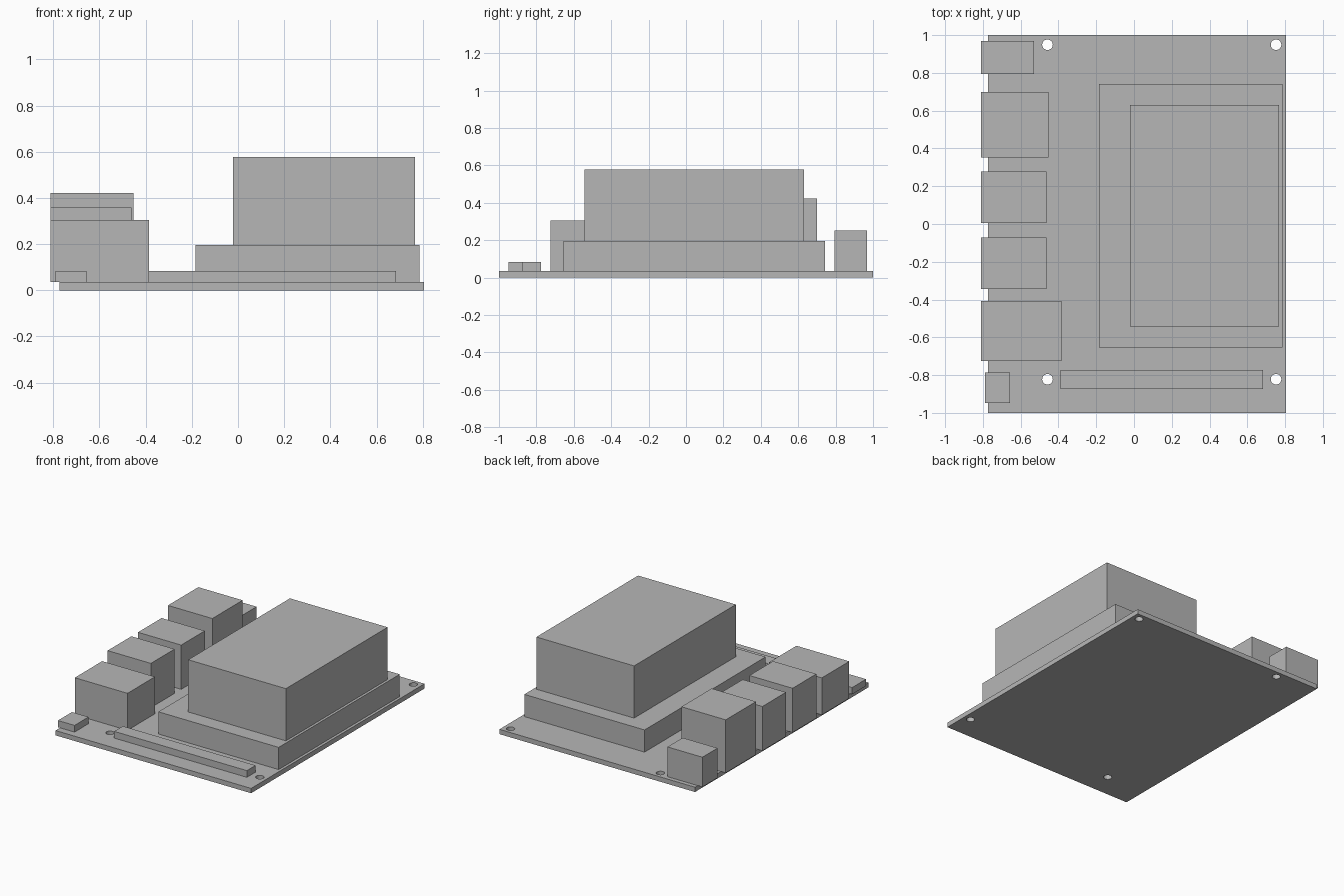
import bpy

cube = bpy.data.objects.get("Cube")
if cube:
    bpy.data.objects.remove(cube, do_unlink=True)

grey = bpy.data.materials.new("plain grey")
grey.use_nodes = True
colour = (0.47, 0.47, 0.47, 1)
grey.diffuse_color = colour
grey.node_tree.nodes["Principled BSDF"].inputs["Base Color"].default_value = colour

BOARD_TOP = 0.035


def box(name, x, y, z):
    """Box from (low, high) ranges on each axis."""
    ranges = (x, y, z)
    bpy.ops.mesh.primitive_cube_add(size=1, location=[(a + b) / 2 for a, b in ranges])
    ob = bpy.context.object
    ob.name = name
    ob.scale = [b - a for a, b in ranges]
    bpy.ops.object.transform_apply(location=False, rotation=False, scale=True)
    ob.data.materials.append(grey)
    return ob


# Circuit board with a mounting hole near each corner
board = box("circuit_board", (-0.773, 0.806), (-1, 1), (0, BOARD_TOP))
for x in (-0.458, 0.752):
    for y in (-0.822, 0.949):
        bpy.ops.mesh.primitive_cylinder_add(vertices=32, radius=0.028, depth=0.2, location=(x, y, 0))
        cutter = bpy.context.object
        cutter.name = "hole_cutter"
        cut = board.modifiers.new("mounting_hole", 'BOOLEAN')
        cut.operation = 'DIFFERENCE'
        cut.solver = 'EXACT'
        cut.object = cutter
        bpy.context.view_layer.objects.active = board
        bpy.ops.object.modifier_apply(modifier=cut.name)
        bpy.data.objects.remove(cutter, do_unlink=True)

# Stepped block on the main area
box("lower_block", (-0.185, 0.786), (-0.654, 0.742), (BOARD_TOP, 0.197))
box("upper_block", (-0.022, 0.767), (-0.543, 0.63), (0.197, 0.578))

# Connectors overhanging the right edge: name, inner x, y range, top
connectors = [
    ("power_socket", -0.529, (0.794, 0.969), 0.252),
    ("tall_connector", -0.453, (0.351, 0.7), 0.422),
    ("rear_port", -0.462, (0.005, 0.277), 0.358),
    ("front_port", -0.462, (-0.345, -0.071), 0.358),
    ("wide_connector", -0.385, (-0.724, -0.408), 0.305),
]
for name, inner, y, top in connectors:
    box(name, (-0.811, inner), y, (BOARD_TOP, top))

# Low parts along the front edge
box("small_button", (-0.79, -0.656), (-0.948, -0.787), (BOARD_TOP, 0.084))
box("pin_header", (-0.388, 0.684), (-0.874, -0.774), (BOARD_TOP, 0.084))
